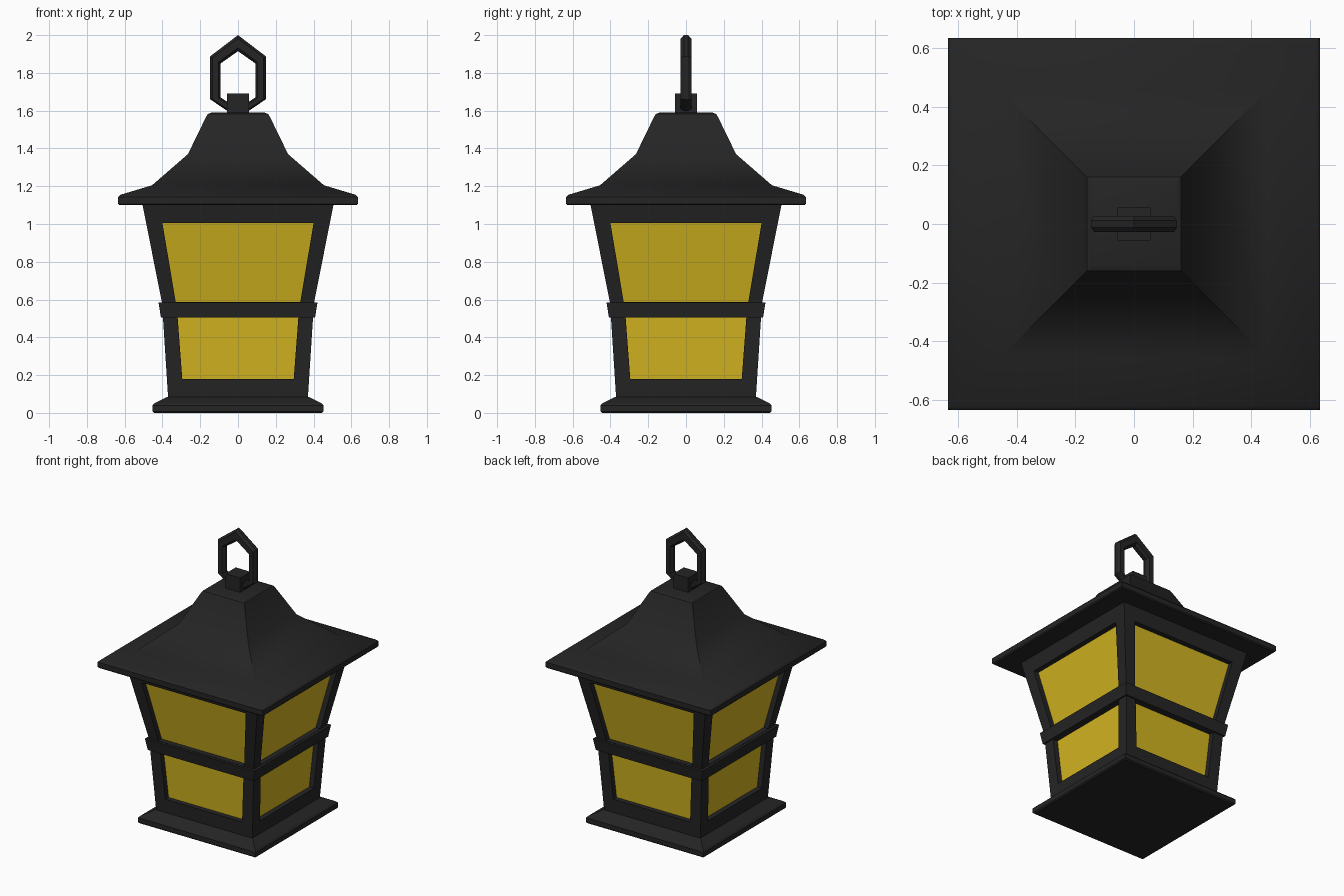
import bpy, bmesh, math
from mathutils import Matrix

cube = bpy.data.objects.get("Cube")
if cube:
    bpy.data.objects.remove(cube, do_unlink=True)


def material(name, color):
    m = bpy.data.materials.new(name)
    m.use_nodes = True
    m.diffuse_color = color
    m.node_tree.nodes["Principled BSDF"].inputs["Base Color"].default_value = color
    return m


black = material("black iron", (0.018, 0.018, 0.018, 1))
amber = material("amber glass", (0.65, 0.46, 0.015, 1))


def finish(name, bm, mat):
    bmesh.ops.recalc_face_normals(bm, faces=bm.faces)
    mesh = bpy.data.meshes.new(name)
    bm.to_mesh(mesh)
    bm.free()
    mesh.materials.append(mat)
    obj = bpy.data.objects.new(name, mesh)
    bpy.context.collection.objects.link(obj)
    return obj


def bridge(bm, a, b):
    for i in range(len(a)):
        j = (i + 1) % len(a)
        bm.faces.new((a[i], a[j], b[j], b[i]))


def square_loft(name, profile, mat):
    """Stack of squares from (half width, height) pairs, capped at both ends."""
    bm = bmesh.new()
    rings = [[bm.verts.new((sx * h, sy * h, z))
              for sx, sy in ((-1, -1), (1, -1), (1, 1), (-1, 1))] for h, z in profile]
    for a, b in zip(rings, rings[1:]):
        bridge(bm, a, b)
    bm.faces.new(rings[0])
    bm.faces.new(rings[-1])
    return finish(name, bm, mat)


# Foot, glass core, middle band and roof
square_loft("base", [(0.445, 0), (0.453, 0.008), (0.453, 0.04), (0.44, 0.052),
                     (0.375, 0.085)], black)
square_loft("glass", [(0.335, 0.08), (0.366, 0.58), (0.47, 1.1)], amber)
roof = square_loft("roof", [(0.628, 1.1), (0.635, 1.107), (0.635, 1.142), (0.622, 1.155),
                            (0.455, 1.205), (0.265, 1.37), (0.17, 1.565),
                            (0.16, 1.582), (0.14, 1.59)], black)
square_loft("hook_block", [(0.057, 1.58), (0.057, 1.69)], black)


# Frame tiers: each side is a tapered panel with a recessed opening
def frame_tier(name, outer, opening, depth=0.04):
    (h0, z0), (h1, z1) = outer
    (w0, a0), (w1, a1) = opening

    def half(z):
        return h0 + (h1 - h0) * (z - z0) / (z1 - z0)

    bm = bmesh.new()
    for k in range(4):
        turn = Matrix.Rotation(k * math.pi / 2, 3, 'Z')

        def loop(points, inset=0):
            return [bm.verts.new(turn @ Matrix.Identity(3) @ vec(x, inset - half(z), z))
                    for x, z in points]

        rim = loop([(-h0, z0), (h0, z0), (h1, z1), (-h1, z1)])
        hole = [(-w0, a0), (w0, a0), (w1, a1), (-w1, a1)]
        front, back = loop(hole), loop(hole, depth)
        bridge(bm, rim, front)
        bridge(bm, front, back)
    bmesh.ops.remove_doubles(bm, verts=bm.verts, dist=0.0001)
    return finish(name, bm, black)


def vec(x, y, z):
    return Matrix.Translation((x, y, z)).to_translation()


frame_tier("lower_frame", [(0.37, 0.08), (0.402, 0.58)], [(0.295, 0.18), (0.32, 0.51)])
frame_tier("upper_frame", [(0.402, 0.58), (0.505, 1.1)], [(0.33, 0.587), (0.40, 1.005)])


# Band: square hoop around the waist
bm = bmesh.new()
hoop = [(0.408, 0.505), (0.421, 0.585), (0.36, 0.585), (0.36, 0.505)]
rings = [[bm.verts.new((sx * h, sy * h, z))
          for sx, sy in ((-1, -1), (1, -1), (1, 1), (-1, 1))] for h, z in hoop]
for i in range(4):
    bridge(bm, rings[i], rings[(i + 1) % 4])
finish("middle_band", bm, black)

# Hanging ring: hexagon swept with a chamfered section
outer = [(0, 2.0), (0.147, 1.888), (0.147, 1.66), (0, 1.56), (-0.147, 1.66), (-0.147, 1.888)]
inner = [(0, 1.915), (0.092, 1.85), (0.092, 1.67), (0, 1.61), (-0.092, 1.67), (-0.092, 1.85)]
section = [(0, -0.4), (0.2, -1), (0.8, -1), (1, -0.4), (1, 0.4), (0.8, 1), (0.2, 1), (0, 0.4)]
bm = bmesh.new()
rings = [[bm.verts.new((i[0] + (o[0] - i[0]) * t, 0.028 * y, i[1] + (o[1] - i[1]) * t))
          for t, y in section] for o, i in zip(outer, inner)]
for k in range(6):
    bridge(bm, rings[k], rings[(k + 1) % 6])
finish("hanging_ring", bm, black)

# Soft shading on the roof, with sharp eaves and ridges kept
bpy.ops.object.select_all(action='DESELECT')
roof.select_set(True)
bpy.context.view_layer.objects.active = roof
bpy.ops.object.shade_smooth_by_angle(angle=math.radians(30))
